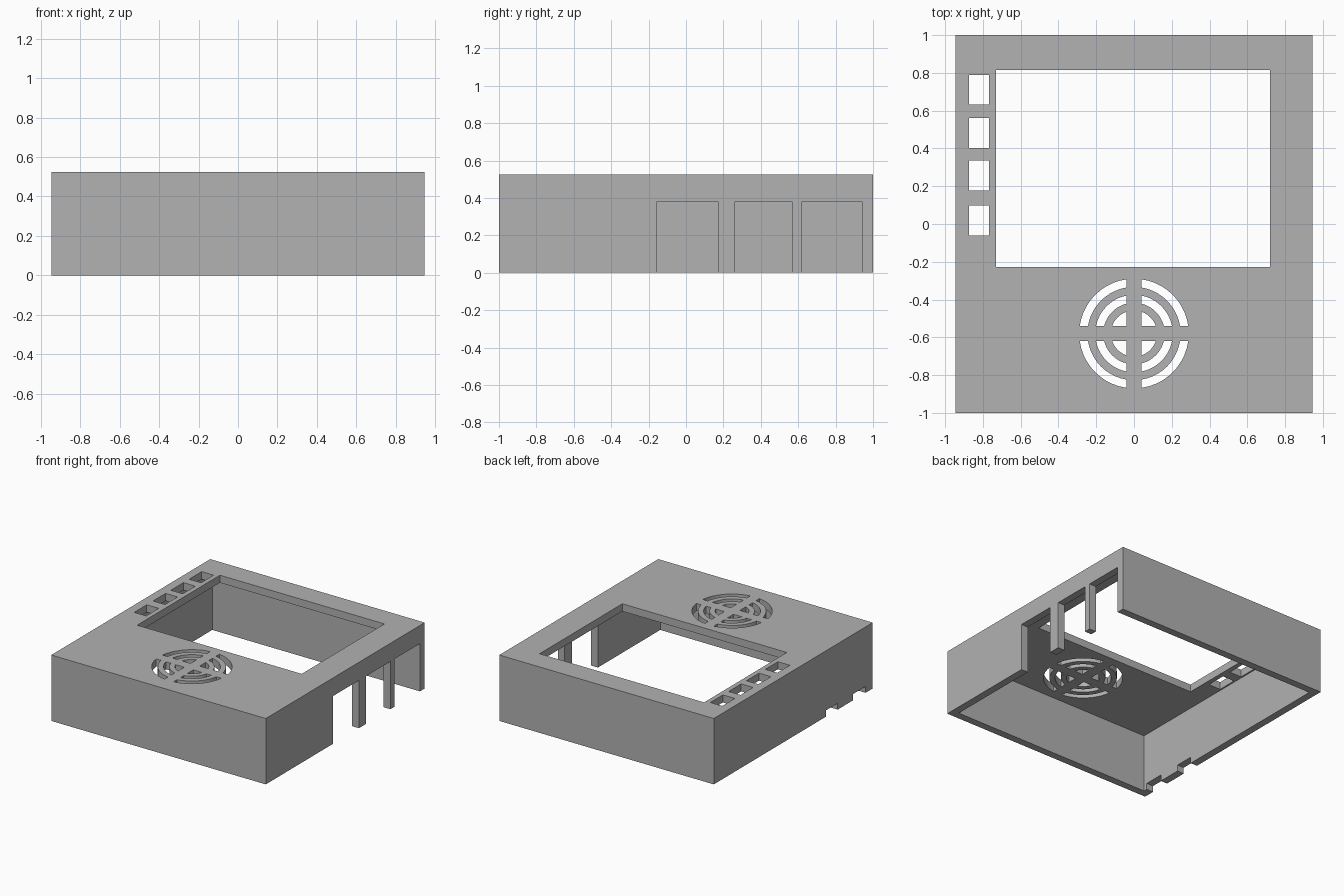
import bpy, bmesh
from math import asin, pi, cos, sin

cube = bpy.data.objects.get("Cube")
if cube:
    bpy.data.objects.remove(cube)

W, D, H, T = 0.945, 1.0, 0.525, 0.06   # half width, half depth, height, wall

grey = bpy.data.materials.new("plain_grey")
grey.use_nodes = True
colour = (0.445, 0.445, 0.445, 1)
grey.diffuse_color = colour
grey.node_tree.nodes["Principled BSDF"].inputs["Base Color"].default_value = colour


def add_prism(bm, outline, z0, z1):
    """Extrude a flat outline from z0 up to z1."""
    low = [bm.verts.new((x, y, z0)) for x, y in outline]
    high = [bm.verts.new((x, y, z1)) for x, y in outline]
    bm.faces.new(low[::-1])
    bm.faces.new(high)
    n = len(outline)
    for i in range(n):
        j = (i + 1) % n
        bm.faces.new((low[i], low[j], high[j], high[i]))


def add_box(bm, x0, x1, y0, y1, z0, z1):
    add_prism(bm, [(x0, y0), (x1, y0), (x1, y1), (x0, y1)], z0, z1)


def make_object(name, bm):
    bmesh.ops.recalc_face_normals(bm, faces=bm.faces)
    mesh = bpy.data.meshes.new(name)
    bm.to_mesh(mesh)
    bm.free()
    mesh.materials.append(grey)
    obj = bpy.data.objects.new(name, mesh)
    bpy.context.collection.objects.link(obj)
    return obj


def arc(r, gap, steps=10):
    """Quarter arc kept clear of both cross bars."""
    a = asin(gap / r)
    b = pi / 2 - a
    return [(r * cos(a + (b - a) * i / steps), r * sin(a + (b - a) * i / steps))
            for i in range(steps + 1)]


# Outer case
bm = bmesh.new()
add_box(bm, -W, W, -D, D, 0, H)
case = make_object("case_shell", bm)

# Hollow inside, open at the bottom
bm = bmesh.new()
add_box(bm, -W + T, W - T, -D + T, D - T, -0.2, H - T)
cavity = make_object("cavity_cutter", bm)

bm = bmesh.new()
TOP = (H - T - 0.05, H + 0.1)

# Screen window
add_box(bm, -0.73, 0.72, -0.227, 0.815, *TOP)

# Button holes
for y in (-0.06, 0.178, 0.402, 0.632):
    add_box(bm, -0.873, -0.768, y, y + 0.158, *TOP)

# Connector slots in the side wall
for y0, y1 in ((-0.155, 0.172), (0.263, 0.568), (0.62, D - T)):
    add_box(bm, W - T - 0.05, W + 0.1, y0, y1, -0.1, 0.38)

# Small notches in the opposite wall
for y0, y1 in ((-0.91, -0.75), (-0.56, -0.41)):
    add_box(bm, -W - 0.1, -W + T + 0.05, y0, y1, -0.1, 0.05)

# Round speaker grille: rings split by a cross
GAP = 0.04
for outer, inner in ((0.29, 0.247), (0.205, 0.163), (0.122, None)):
    shape = arc(outer, GAP)
    shape += arc(inner, GAP)[::-1] if inner else [(GAP, GAP)]
    for sx, sy in ((1, 1), (-1, 1), (-1, -1), (1, -1)):
        pts = [(sx * x, sy * y - 0.58) for x, y in shape]
        add_prism(bm, pts if sx * sy > 0 else pts[::-1], *TOP)
openings = make_object("openings_cutter", bm)

# Cut the case and bake the result
for cutter in (cavity, openings):
    cutter.hide_render = True
    mod = case.modifiers.new(cutter.name, 'BOOLEAN')
    mod.operation = 'DIFFERENCE'
    mod.solver = 'EXACT'
    mod.object = cutter
bpy.context.view_layer.update()
graph = bpy.context.evaluated_depsgraph_get()
baked = bpy.data.meshes.new_from_object(case.evaluated_get(graph))
case.modifiers.clear()
case.data = baked
baked.name = "case_shell"
baked.materials.clear()
baked.materials.append(grey)
for poly in baked.polygons:
    poly.material_index = 0
for cutter in (cavity, openings):
    bpy.data.objects.remove(cutter)
